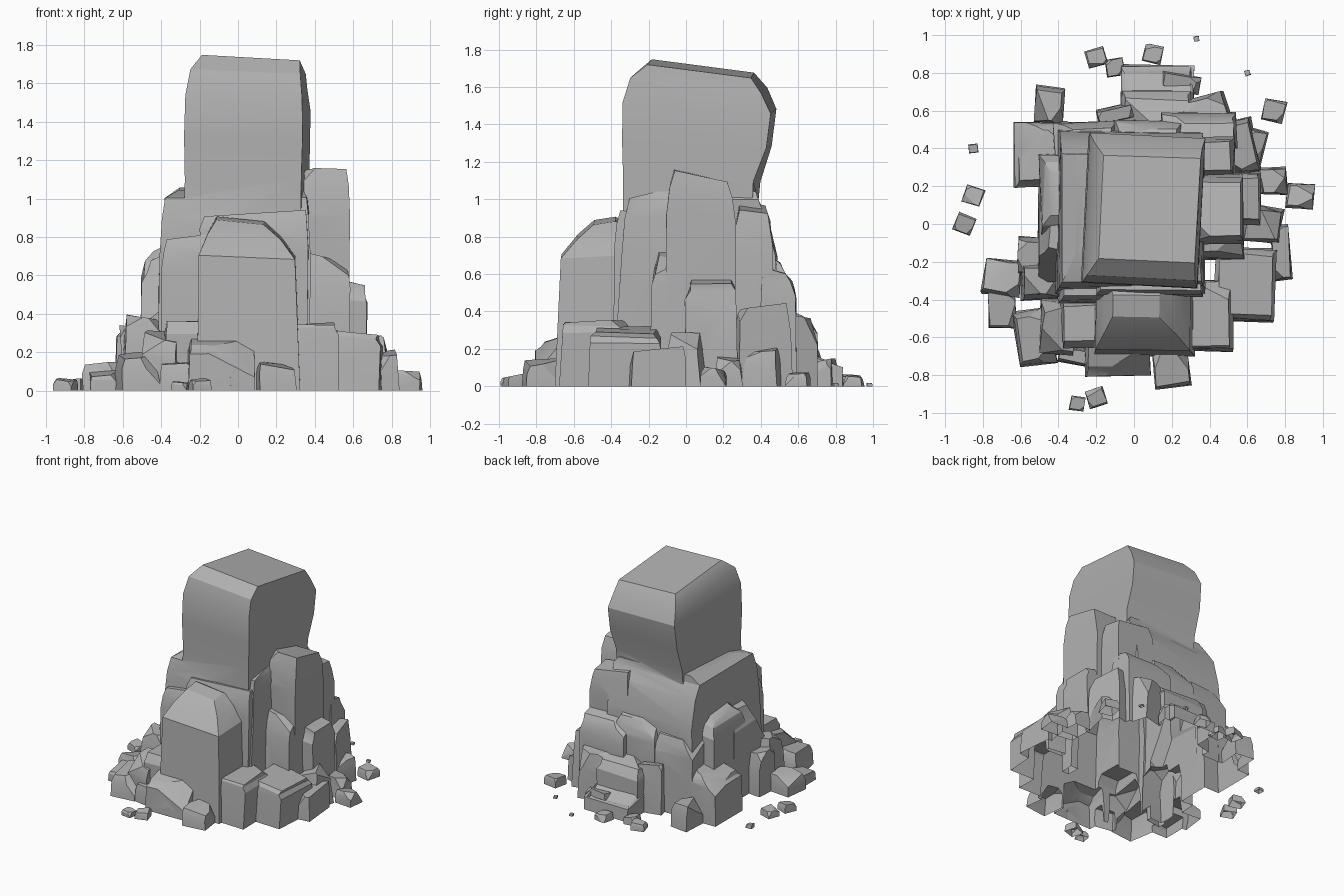
import bpy
import bmesh
import random
from math import radians
from mathutils import Matrix, Vector

random.seed(7)
default_cube = bpy.data.objects.get("Cube")
if default_cube:
    bpy.data.objects.remove(default_cube, do_unlink=True)

# One plain stone colour
stone = bpy.data.materials.new("grey stone")
stone.use_nodes = True
stone_colour = (.44, .44, .44, 1)
stone.diffuse_color = stone_colour
stone.node_tree.nodes["Principled BSDF"].inputs["Base Color"].default_value = stone_colour

scene_collection = bpy.context.collection
parts = bpy.data.collections.new("outcrop parts")
scene_collection.children.link(parts)


def chip(bm, corner, normal, depth):
    """Slice a corner off along a plane and cap the cut."""
    normal = normal.normalized()
    geometry = bm.verts[:] + bm.edges[:] + bm.faces[:]
    cut = bmesh.ops.bisect_plane(bm, geom=geometry, plane_co=corner - normal * depth,
                                 plane_no=normal, clear_outer=True)
    edges = [e for e in cut["geom_cut"] if isinstance(e, bmesh.types.BMEdge)]
    bmesh.ops.holes_fill(bm, edges=edges)


def rock(name, left, right, front, back, profile, tilt_x=0, tilt_y=0, sides=(.5, .5), chips=0,
         depth=.05, rough=.01, spin=0, place=(0, 0), home=parts):
    """Loft a box through (height, front inset, back inset) levels and break its corners."""
    bm = bmesh.new()
    loops = []
    centre_x, centre_y = (left + right) / 2, (front + back) / 2
    for level, (height, front_inset, back_inset) in enumerate(profile):
        lean = level / (len(profile) - 1)
        x_low, x_high = left + front_inset * sides[0], right - front_inset * sides[1]
        y_low, y_high = front + front_inset, back - back_inset
        loop = []
        for x, y in ((x_low, y_low), (x_high, y_low), (x_high, y_high), (x_low, y_high)):
            rise = lean * (tilt_x * (x - centre_x) + tilt_y * (y - centre_y))
            shift = Vector([random.uniform(-rough, rough) for axis in "xyz"])
            if height == 0:
                shift.z = random.uniform(-.1, -.05)
            loop.append(bm.verts.new(Vector((x, y, height + rise)) + shift))
        loops.append(loop)
    for low, high in zip(loops, loops[1:]):
        for k in range(4):
            n = (k + 1) % 4
            bm.faces.new((low[k], low[n], high[n], high[k]))
    bm.faces.new(loops[0][::-1])
    bm.faces.new(loops[-1])

    # Broken top corners
    corners = [v.co.copy() for v in loops[-1]]
    for corner in random.sample(corners, chips):
        outward_x = random.uniform(.2, 1) * (1 if corner.x > centre_x else -1)
        outward_y = random.uniform(.2, 1) * (1 if corner.y > centre_y else -1)
        normal = Vector((outward_x, outward_y, random.uniform(.4, 1)))
        chip(bm, corner, normal, depth * random.uniform(.6, 1.2))

    bmesh.ops.recalc_face_normals(bm, faces=bm.faces[:])
    bm.transform(Matrix.Translation((*place, 0)) @ Matrix.Rotation(radians(spin), 4, "Z"))
    mesh = bpy.data.meshes.new(name)
    bm.to_mesh(mesh)
    bm.free()
    mesh.materials.append(stone)
    obj = bpy.data.objects.new(name, mesh)
    home.objects.link(obj)
    return obj


def column(name, left, right, front, back, height, inset=.04, **options):
    """A standing slab, straight for most of its height and drawn in at the top."""
    profile = ((0, -inset / 6, -inset / 6), (height * .8, 0, 0),
               (height * .92, inset / 2, inset / 3), (height, inset, inset))
    rock(name, left, right, front, back, profile, **options)


def boulder(name, x, y, width, length, height, spin, home=parts):
    """A small tapered block with two broken corners."""
    a, b = width / 2, length / 2
    small = min(width, length, height)
    profile = ((0, 0, 0), (height * .6, small * .05, small * .05),
               (height * .95, small * .15, small * .15))
    return rock(name, -a, a, -b, b, profile, random.uniform(-.15, .15),
                random.uniform(-.15, .15), chips=2, depth=small * .25, rough=small * .07,
                spin=spin, place=(x, y), home=home)


def finish(obj):
    """Trim the rock at the ground, leaving it open, and shade it with crisp breaks."""
    bm = bmesh.new()
    bm.from_mesh(obj.data)
    bmesh.ops.bisect_plane(bm, geom=bm.verts[:] + bm.edges[:] + bm.faces[:],
                           plane_co=(0, 0, 0), plane_no=(0, 0, 1), clear_inner=True)
    bm.to_mesh(obj.data)
    bm.free()
    obj.select_set(True)


# Tall central tower: a square head on a wider shoulder
head_profile = ((.9, 0, .1), (1.1, 0, .09), (1.3, 0, .02), (1.5, 0, 0), (1.62, .04, .05),
                (1.7, .13, .11))
rock("tower_head", -.26, .35, -.32, .47, head_profile, -.05, -.13, (.6, .15),
     rough=.006, spin=-3)
shoulder_profile = ((0, -.05, -.05), (.7, 0, 0), (.9, .02, .05), (1, .04, .1), (1.05, .2, .1))
tower = rock("rock_outcrop", -.4, .37, -.35, .48, shoulder_profile, sides=(.5, .1),
             home=scene_collection)

# Front pillar with a drawn-in crown, a step behind it and a flank beside it
column("front_pillar", -.2, .3, -.67, -.2, .88, .18, tilt_x=-.1, tilt_y=.1,
       sides=(.5, .9), rough=.005)
column("front_step", -.2, .36, -.38, -.2, .92, .03, tilt_x=.05)
column("front_flank", -.39, -.1, -.42, -.1, .8, tilt_x=.1)

# Buttresses on the model's right side
column("right_buttress", -.5, -.2, -.3, .1, .72, .1, tilt_x=.4, chips=1)
column("right_back_buttress", -.5, -.2, -.05, .36, .76, .1, tilt_x=.4, tilt_y=-.1, chips=1)

# Stepped columns on the model's left side
column("left_column", .3, .58, -.1, .26, 1.12, tilt_y=-.25, chips=1)
column("left_front_column", .3, .58, -.18, 0, .7, tilt_x=-.3, chips=1)
column("left_low_column", .4, .67, 0, .27, .58, .03, tilt_x=-.2)
column("left_back_column", .2, .53, .25, .46, .96, .03, tilt_x=-.15, tilt_y=-.15, chips=1)

# Tall blocks leaning on the back of the tower
column("back_block", .15, .54, .4, .58, .62, tilt_y=-.3, chips=1)
column("back_middle_block", -.1, .25, .4, .55, .68, tilt_y=-.4, chips=1)
column("back_right_block", -.42, -.1, .3, .54, .62, tilt_y=-.3, chips=2)
column("back_low_block", -.07, .3, .5, .7, .36, tilt_y=-.3, chips=2)
column("back_foot_block", -.07, .32, .6, .84, .15, tilt_y=-.6, chips=1)
column("back_corner_block", -.63, -.35, .2, .54, .36, tilt_x=.3, chips=2)

# Large fallen blocks at the foot of the front
column("front_left_block", .25, .52, -.67, -.3, .35, .03, chips=1)
column("front_right_block", -.38, -.03, -.65, -.4, .36, .03, chips=1)
column("front_low_block", -.26, .08, -.8, -.55, .26, .04, tilt_y=.3, chips=1)
column("left_flat_block", .45, .76, -.48, -.1, .3, .03, tilt_x=-.1, spin=-3)

# Skirt of boulders: x, y, width, length, height
skirt = {
    "front_boulder": ((.2, -.77, .2, .2, .14), (-.53, -.6, .2, .3, .2), (0, -.75, .1, .1, .12),
                      (-.4, -.55, .2, .3, .3), (-.3, -.7, .2, .1, .15)),
    "left_boulder": ((.78, -.15, .1, .3, .2), (.68, 0, .2, .2, .3), (.74, .23, .15, .15, .15),
                     (.64, .4, .1, .2, .2), (.55, .4, .2, .3, .45), (.88, .15, .14, .14, .1)),
    "right_boulder": ((-.54, -.17, .16, .2, .34), (-.7, -.28, .2, .2, .15),
                      (-.7, -.45, .15, .2, .1), (-.5, -.3, .2, .2, .4)),
    "back_boulder": ((.35, .58, .3, .2, .4), (-.1, .58, .2, .1, .4), (-.45, .63, .15, .2, .2),
                     (.25, .75, .2, .1, .15)),
}
for name, rows in skirt.items():
    for x, y, width, length, height in rows:
        boulder(name, x, y, width, length, height, random.uniform(-15, 15))

# Weld every part into one continuous rock face
bpy.context.view_layer.objects.active = tower
weld = tower.modifiers.new("weld parts", "BOOLEAN")
weld.operation = "UNION"
weld.solver = "EXACT"
weld.operand_type = "COLLECTION"
weld.collection = parts
bpy.ops.object.modifier_apply(modifier=weld.name)
for part in list(parts.objects):
    bpy.data.objects.remove(part, do_unlink=True)
bpy.data.collections.remove(parts)
finish(tower)

# Loose stones scattered on the ground: x, y, size
for x, y, size in ((-.9, 0, .1), (-.85, .15, .1), (-.85, .4, .05), (-.2, .88, .1),
                   (-.1, .83, .1), (.1, .9, .1), (.33, .98, .03), (.6, .8, .03),
                   (.74, .6, .12), (-.3, -.95, .08), (-.2, -.92, .1)):
    finish(boulder("loose_stone", x, y, size, size, size * .6, random.uniform(-25, 25),
                   scene_collection))

# Soft shading with crisp breaks
bpy.ops.object.shade_smooth_by_angle(angle=radians(25))
